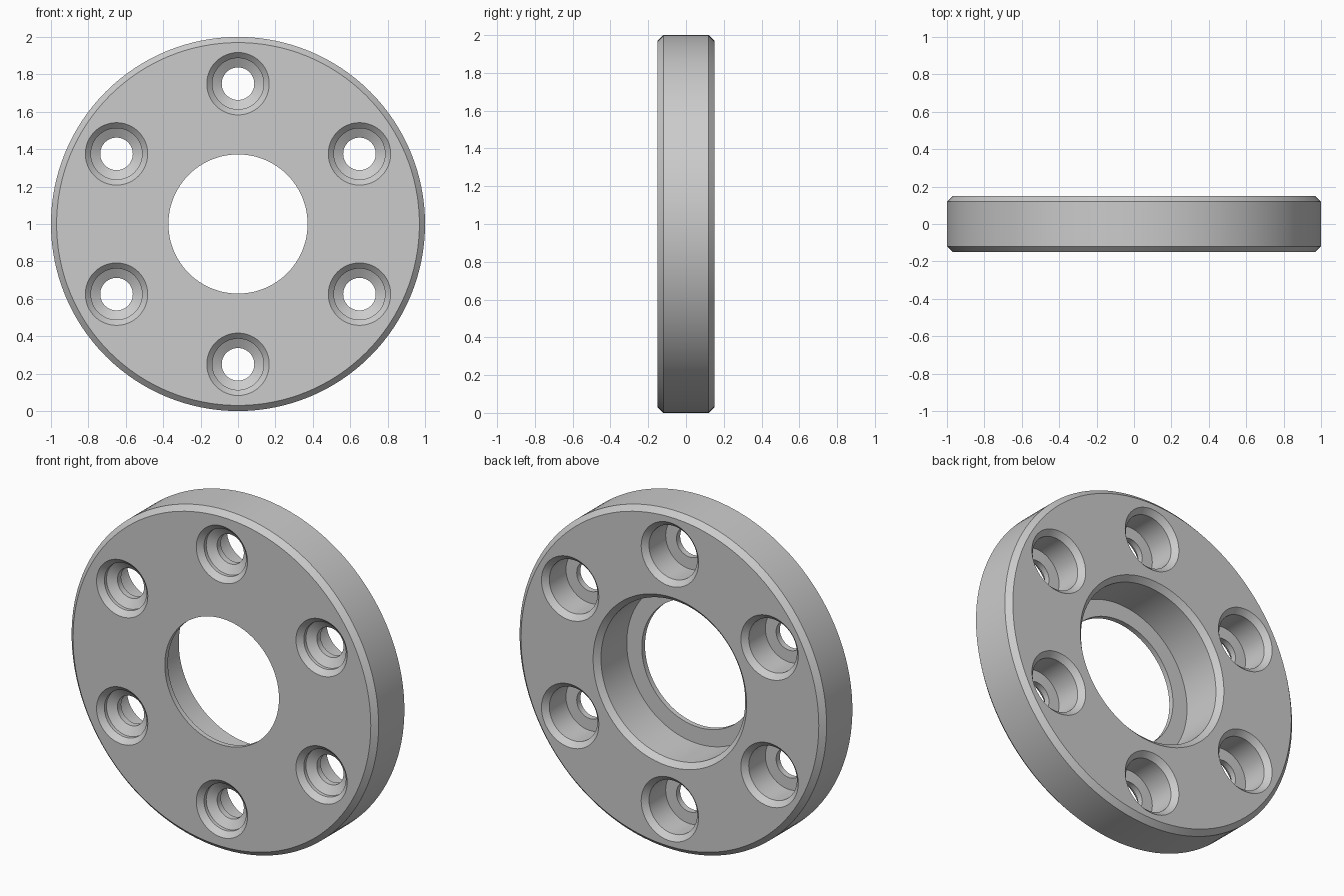
import bpy
import bmesh
from math import sin, cos, tau, radians

if "Cube" in bpy.data.objects:
    bpy.data.objects.remove(bpy.data.objects["Cube"], do_unlink=True)

HALF = 0.15       # half thickness of the disc
BEVEL = 0.03      # width of every chamfer
BOLT_CIRCLE = 0.75
OVER = 0.01       # cutter overshoot beyond the faces


def lathe(bm, profile, segments, center=(0, 0), closed=False):
    """Turn (radius, y) points about the y axis; closed makes a ring, else capped."""
    cx, cz = center
    rings = [[bm.verts.new((cx + r * cos(tau * i / segments), y,
                            cz + r * sin(tau * i / segments)))
              for i in range(segments)] for r, y in profile]
    pairs = list(zip(rings, rings[1:]))
    if closed:
        pairs.append((rings[-1], rings[0]))
    else:
        bm.faces.new(rings[0])
        bm.faces.new(rings[-1])
    for a, b in pairs:
        for i in range(segments):
            j = (i + 1) % segments
            bm.faces.new((a[i], a[j], b[j], b[i]))


def finish(bm, name):
    bmesh.ops.recalc_face_normals(bm, faces=bm.faces)
    mesh = bpy.data.meshes.new(name)
    bm.to_mesh(mesh)
    bm.free()
    obj = bpy.data.objects.new(name, mesh)
    bpy.context.collection.objects.link(obj)
    return obj


# Disc with chamfered rim, thin front lip and wide rear bore
bm = bmesh.new()
lathe(bm, [
    (0.372, -HALF), (1 - BEVEL, -HALF), (1, -HALF + BEVEL),
    (1, HALF - BEVEL), (1 - BEVEL, HALF),
    (0.50, HALF), (0.47, HALF - BEVEL), (0.47, -HALF + BEVEL),
    (0.372, -HALF + BEVEL),
], 128, closed=True)
flange = finish(bm, "flange_disc")

# Six stepped bolt holes, one at the top: conical seat in front, counterbore behind
bm = bmesh.new()
for k in range(6):
    a = tau * (k + 0.5) / 6
    lathe(bm, [
        (0.167 + OVER, -HALF - OVER), (0.137, -HALF + BEVEL),
        (0.137, -0.10), (0.087, -0.07),
        (0.087, -0.035), (0.157, -0.035),
        (0.157, HALF - BEVEL), (0.187 + OVER, HALF + OVER),
    ], 48, center=(BOLT_CIRCLE * cos(a), BOLT_CIRCLE * sin(a)))
cutter = finish(bm, "bolt_hole_cutter")
cutter.hide_render = True

cut = flange.modifiers.new("bolt_holes", "BOOLEAN")
cut.operation = "DIFFERENCE"
cut.solver = "EXACT"
cut.object = cutter

# Bake the cut and discard the cutter
depsgraph = bpy.context.evaluated_depsgraph_get()
flange.data = bpy.data.meshes.new_from_object(flange.evaluated_get(depsgraph))
flange.modifiers.clear()
bpy.data.objects.remove(cutter, do_unlink=True)
flange.location.z = 1

# Plain grey metal
GREY = (0.6, 0.6, 0.6, 1)
metal = bpy.data.materials.new("grey_metal")
metal.use_nodes = True
metal.diffuse_color = GREY
metal.node_tree.nodes["Principled BSDF"].inputs["Base Color"].default_value = GREY
flange.data.materials.clear()
flange.data.materials.append(metal)

# Smooth round walls with crisp edges
bpy.ops.object.select_all(action="DESELECT")
flange.select_set(True)
bpy.context.view_layer.objects.active = flange
bpy.ops.object.shade_smooth_by_angle(angle=radians(25))
